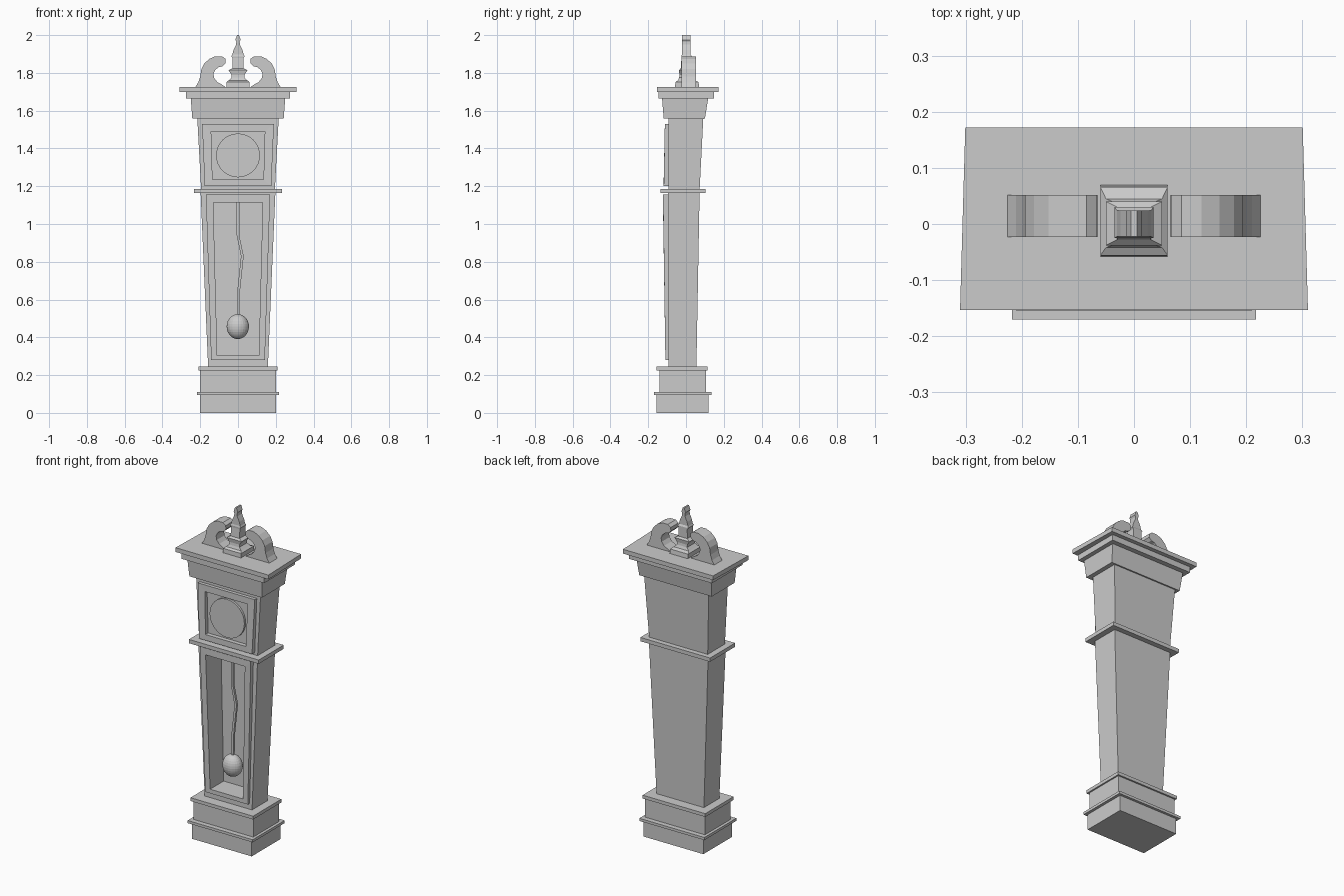
import bpy, bmesh, math
from mathutils import Matrix

if "Cube" in bpy.data.objects:
    bpy.data.objects.remove(bpy.data.objects["Cube"])


def finish(name, bm):
    bmesh.ops.recalc_face_normals(bm, faces=bm.faces)
    me = bpy.data.meshes.new(name)
    bm.to_mesh(me)
    bm.free()
    ob = bpy.data.objects.new(name, me)
    bpy.context.collection.objects.link(ob)
    return ob


def loft(name, rings):
    """Stack of rectangles; each ring is (z, half width, y front, y back)."""
    bm = bmesh.new()
    prev = None
    for z, w, y0, y1 in rings:
        cur = [bm.verts.new(p) for p in
               ((-w, y0, z), (w, y0, z), (w, y1, z), (-w, y1, z))]
        if prev:
            for i in range(4):
                j = (i + 1) % 4
                bm.faces.new((prev[i], prev[j], cur[j], cur[i]))
        else:
            bm.faces.new(cur[::-1])
        prev = cur
    bm.faces.new(prev)
    return finish(name, bm)


def box(name, z0, z1, w, y0, y1):
    return loft(name, [(z0, w, y0, y1), (z1, w, y0, y1)])


def frame(name, outer, inner, depth):
    """Tapered door frame; outer/inner = (z0, half w0, y0, z1, half w1, y1)."""
    bm = bmesh.new()
    loops = []
    for (z0, w0, ya, z1, w1, yb), d in ((outer, 0), (inner, 0), (inner, depth), (outer, depth)):
        loops.append([bm.verts.new(p) for p in
                      ((-w0, ya + d, z0), (w0, ya + d, z0), (w1, yb + d, z1), (-w1, yb + d, z1))])
    for k in range(4):
        a, b = loops[k], loops[(k + 1) % 4]
        for i in range(4):
            j = (i + 1) % 4
            bm.faces.new((a[i], a[j], b[j], b[i]))
    return finish(name, bm)


# Stepped base
box("plinth", 0, 0.097, 0.2, -0.155, 0.12)
box("plinth_moulding", 0.095, 0.111, 0.217, -0.17, 0.135)
box("upper_base", 0.11, 0.226, 0.2, -0.14, 0.105)
box("upper_base_moulding", 0.225, 0.245, 0.209, -0.155, 0.115)

# Tapered trunk with the pendulum cavity cut into its front
trunk = loft("trunk", [(0.24, 0.158, -0.092, 0.055), (1.17, 0.198, -0.096, 0.072)])
cutter = loft("cavity_cutter", [(0.305, 0.11, -0.2, 0.02), (1.115, 0.131, -0.2, 0.025)])
cutter.hide_render = True
cut = trunk.modifiers.new("cavity", "BOOLEAN")
cut.operation, cut.object, cut.solver = "DIFFERENCE", cutter, "EXACT"
bpy.context.view_layer.objects.active = trunk
bpy.ops.object.modifier_apply(modifier=cut.name)
bpy.data.objects.remove(cutter)
frame("trunk_door_frame", (0.28, 0.142, -0.109, 1.155, 0.17, -0.122),
      (0.305, 0.11, -0.109, 1.115, 0.131, -0.122), 0.03)

# Pendulum rod: square section swept along a bent path
loft_pts = [(0, 1.125), (0, 0.94), (0.023, 0.83), (0.004, 0.65), (0, 0.48)]
bm = bmesh.new()
prev = None
for x, z in loft_pts:
    cur = [bm.verts.new((x + a * 0.007, -0.05 + b * 0.007, z))
           for a, b in ((-1, -1), (1, -1), (1, 1), (-1, 1))]
    if prev:
        for i in range(4):
            j = (i + 1) % 4
            bm.faces.new((prev[i], prev[j], cur[j], cur[i]))
    else:
        bm.faces.new(cur)
    prev = cur
bm.faces.new(prev)
finish("pendulum_rod", bm)

# Pendulum bob
bm = bmesh.new()
bmesh.ops.create_uvsphere(bm, u_segments=24, v_segments=14, radius=1)
bmesh.ops.transform(bm, verts=bm.verts, matrix=Matrix.Translation((-0.001, -0.05, 0.457))
                    @ Matrix.Diagonal((0.059, 0.05, 0.066, 1)))
finish("pendulum_bob", bm)

# Hood with its square door frame and round dial
box("waist_moulding", 1.163, 1.186, 0.233, -0.135, 0.103)
loft("hood", [(1.18, 0.195, -0.092, 0.072), (1.57, 0.216, -0.092, 0.092)])
frame("hood_door_frame", (1.2, 0.176, -0.118, 1.53, 0.19, -0.112),
      (1.235, 0.135, -0.118, 1.49, 0.142, -0.112), 0.03)
bm = bmesh.new()
bmesh.ops.create_cone(bm, cap_ends=True, segments=32, radius1=0.116, radius2=0.116, depth=0.02,
                      matrix=Matrix.Translation((0, -0.095, 1.363)) @ Matrix.Rotation(math.pi / 2, 4, "X"))
finish("dial", bm)

# Cornice
loft("frieze", [(1.558, 0.242, -0.118, 0.1), (1.668, 0.25, -0.127, 0.118)])
box("cornice_moulding", 1.665, 1.702, 0.276, -0.145, 0.147)
cap = box("cornice_cap", 1.7, 1.726, 0.31, -0.153, 0.172)
for v in cap.data.vertices:
    if v.co.y > 0:
        v.co.x *= 0.97

# Swan-neck scrolls: extruded profile, mirrored
profile = [(0.228, 1.722), (0.21, 1.75), (0.2, 1.78), (0.194, 1.82), (0.178, 1.85),
           (0.152, 1.874), (0.12, 1.888), (0.085, 1.888), (0.066, 1.874), (0.065, 1.852),
           (0.08, 1.836), (0.103, 1.83), (0.121, 1.815), (0.13, 1.795), (0.126, 1.772),
           (0.11, 1.752), (0.085, 1.738), (0.062, 1.722)]
for side, s in (("left", -1), ("right", 1)):
    bm = bmesh.new()
    face = bm.faces.new([bm.verts.new((s * x, -0.023, z)) for x, z in profile])
    ext = bmesh.ops.extrude_face_region(bm, geom=[face])
    bmesh.ops.translate(bm, vec=(0, 0.075, 0),
                        verts=[g for g in ext["geom"] if isinstance(g, bmesh.types.BMVert)])
    finish(side + "_scroll", bm)

# Centre finial: square pedestal, vase and flat spire
loft("finial", [(1.722, 0.06, -0.058, 0.07), (1.752, 0.06, -0.056, 0.066), (1.76, 0.05, -0.042, 0.045),
                (1.775, 0.034, -0.036, 0.038), (1.79, 0.034, -0.034, 0.036), (1.814, 0.05, -0.038, 0.04),
                (1.824, 0.03, -0.028, 0.03), (1.878, 0.029, -0.024, 0.03), (1.888, 0.035, -0.025, 0.03),
                (1.897, 0.03, -0.022, 0.024), (1.92, 0.024, -0.022, 0.024), (1.95, 0.01, -0.022, 0.024),
                (1.965, 0.009, -0.022, 0.024), (1.975, 0.014, -0.022, 0.024), (2.0, 0.005, -0.022, 0.024)])
